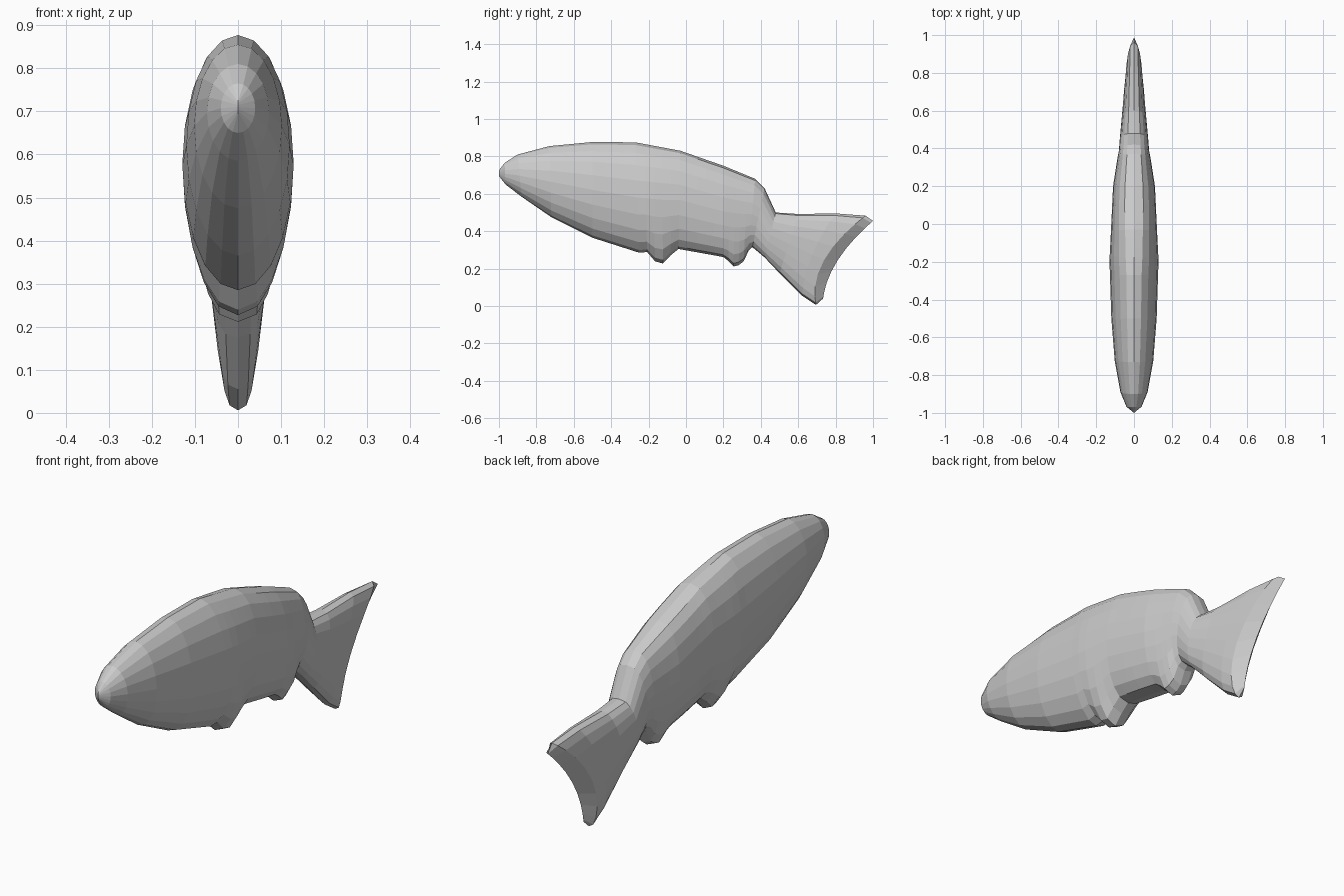
import bpy
import bmesh
import math

if "Cube" in bpy.data.objects:
    bpy.data.objects.remove(bpy.data.objects["Cube"])

ROWS = 10  # points from back ridge to belly ridge

# Key sections, nose to tail: back ridge (y, z), belly ridge (y, z)
keys = [
    (-1, .725, -1, .695),
    (-.97, .765, -.965, .65),
    (-.9, .81, -.88, .585),
    (-.73, .855, -.72, .475),
    (-.5, .877, -.5, .365),
    (-.27, .875, -.25, .285),
    (-.03, .83, -.04, .305),
    (.2, .75, .2, .262),
    (.37, .68, .335, .305),
    (.42, .63, .355, .315),
    (.48, .5, .42, .26),
    (.6, .492, .5, .175),
    (.8, .495, .62, .055),
    (.96, .483, .695, .006),
    (1, .455, .733, .04),
]
# Half width along the back
widths = [(-1, 0), (-.97, .04), (-.9, .072), (-.73, .102), (-.5, .12), (-.2, .13),
          (.2, .111), (.42, .08), (.6, .066), (.96, .046), (1, 0)]


def half_width(y):
    for (y0, w0), (y1, w1) in zip(widths, widths[1:]):
        if y <= y1:
            return w0 + (w1 - w0) * (y - y0) / (y1 - y0)
    return 0


def fin_drop(y):
    """Two short fins hanging from the belly."""
    return .07 * sum(math.exp(-((y - c) / .05) ** 4) for c in (-.13, .275))


# Extra sections where the belly fins are
sections = []
for k0, k1 in zip(keys, keys[1:]):
    steps = 5 if -.3 < k0[0] < .3 else 1
    for i in range(steps):
        sections.append([a + (b - a) * i / steps for a, b in zip(k0, k1)])
sections.append(keys[-1])

bm = bmesh.new()
grid = []
for ty, tz, by, bz in sections:
    w = half_width(ty)
    power = 1 - .28 * min(max((ty + .3) / .4, 0), 1)   # fuller sides to the rear
    fork = -.09 * min(max((ty - .7) / .26, 0), 1)      # notch of the tail fork
    if w == 0:
        fork *= .6
    column = []
    for j in range(ROWS + 1):
        a = math.pi * j / ROWS
        s = (1 - math.cos(a)) / 2
        x = w * math.sin(a) ** power if 0 < j < ROWS else 0
        y = ty + (by - ty) * s + fork * 4 * s * (1 - s)
        z = tz + (bz - tz) * s - fin_drop(by) * s ** 4
        column.append(bm.verts.new((x, y, z)))
    grid.append(column)

# Skin of the right side
for c0, c1 in zip(grid, grid[1:]):
    for j in range(ROWS):
        bm.faces.new((c0[j], c0[j + 1], c1[j + 1], c1[j]))

mesh = bpy.data.meshes.new("fish_body")
bm.to_mesh(mesh)
bm.free()
fish = bpy.data.objects.new("fish_body", mesh)
bpy.context.collection.objects.link(fish)

# Left side
mirror = fish.modifiers.new("mirror", 'MIRROR')
mirror.use_axis[0] = True
mirror.merge_threshold = 0.0005
